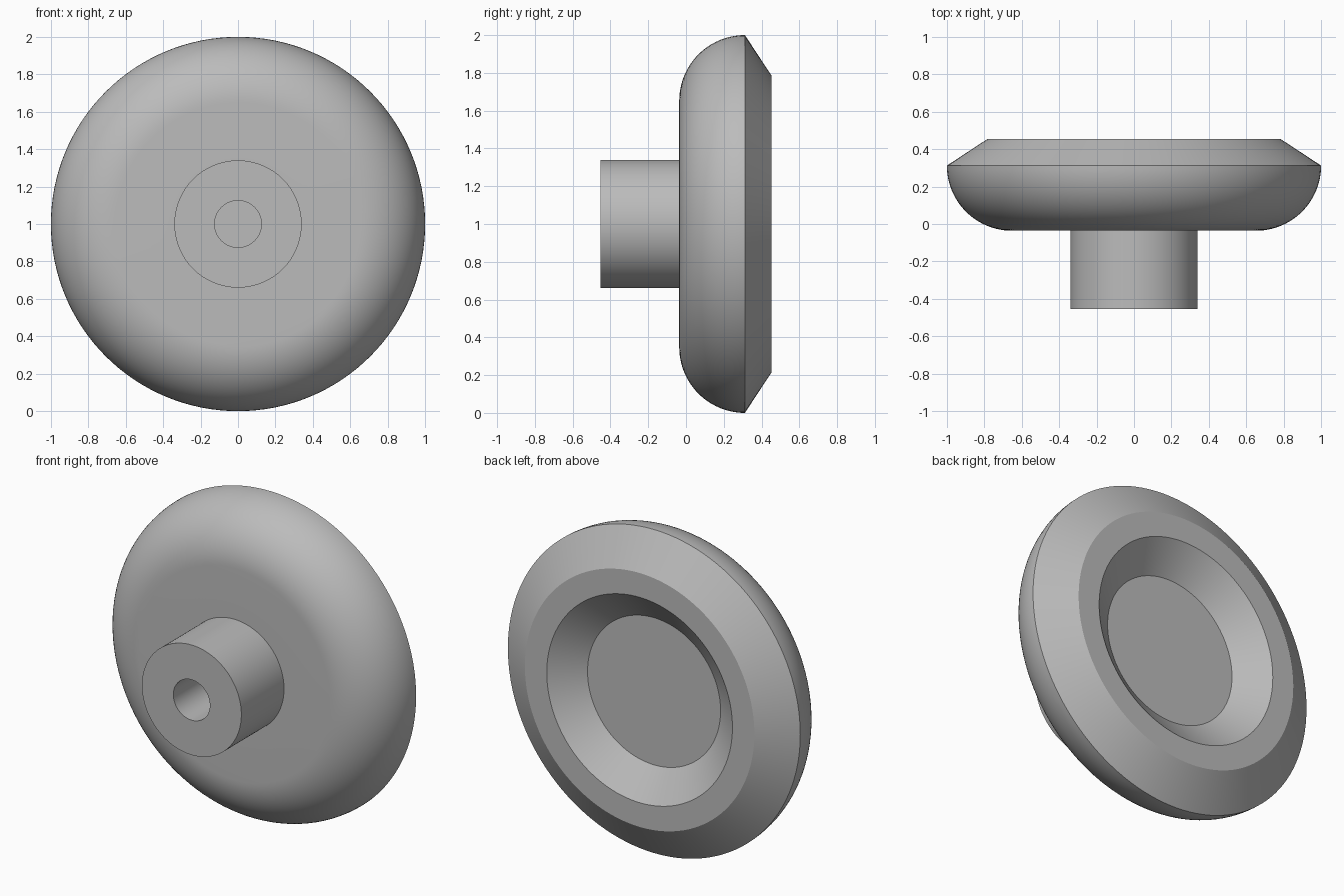
import bpy
import bmesh
from math import sin, cos, pi, radians
from mathutils import Matrix, Vector

cube = bpy.data.objects.get("Cube")
if cube:
    bpy.data.objects.remove(cube, do_unlink=True)

SEGMENTS = 128
CENTRE = Vector((0, 0, 1))

grey = bpy.data.materials.new("plain grey")
grey.use_nodes = True
grey.diffuse_color = (0.5, 0.5, 0.5, 1)
grey.node_tree.nodes["Principled BSDF"].inputs["Base Color"].default_value = grey.diffuse_color


def lathe(name, profile):
    """Revolve (radius, y) points around the horizontal axis through CENTRE."""
    bm = bmesh.new()
    verts = [bm.verts.new((r, y, CENTRE.z)) for r, y in profile]
    edges = [bm.edges.new(pair) for pair in zip(verts, verts[1:])]
    bmesh.ops.spin(bm, geom=verts + edges, cent=CENTRE, axis=(0, 1, 0),
                   angle=2 * pi, steps=SEGMENTS, use_merge=True)
    bmesh.ops.remove_doubles(bm, verts=bm.verts, dist=0.0001)
    bmesh.ops.recalc_face_normals(bm, faces=bm.faces)
    mesh = bpy.data.meshes.new(name)
    bm.to_mesh(mesh)
    bm.free()
    mesh.materials.append(grey)
    obj = bpy.data.objects.new(name, mesh)
    bpy.context.collection.objects.link(obj)
    bpy.ops.object.select_all(action='DESELECT')
    obj.select_set(True)
    bpy.context.view_layer.objects.active = obj
    bpy.ops.object.shade_smooth_by_angle(angle=radians(25))
    return obj


FACE_Y, EDGE_Y, BACK_Y, HUB_Y = -0.036, 0.312, 0.453, -0.453
HUB_R, BORE_R = 0.34, 0.125
ROUND = EDGE_Y - FACE_Y

# Dish: flat front, rounded shoulder, bevelled back rim and conical recess
shoulder = [(1 - ROUND + ROUND * sin(i * pi / 48), EDGE_Y - ROUND * cos(i * pi / 48))
            for i in range(25)]
dish = lathe("dish", [(HUB_R, FACE_Y), *shoulder, (0.785, BACK_Y),
                      (0.635, BACK_Y), (0.455, EDGE_Y), (0, EDGE_Y)])

# Hub: round boss with a blind bore, joined to the front of the dish
hub = lathe("hub", [(HUB_R, FACE_Y), (HUB_R, HUB_Y), (BORE_R, HUB_Y),
                    (BORE_R, FACE_Y), (0, FACE_Y)])

# Make both open shells face outward
for obj, probe in ((dish, Vector((0, 1, 0))), (hub, Vector((0, -1, 0)))):
    flat = max(obj.data.polygons, key=lambda p: p.center.dot(probe))
    if flat.normal.dot(probe) < 0:
        obj.data.flip_normals()
